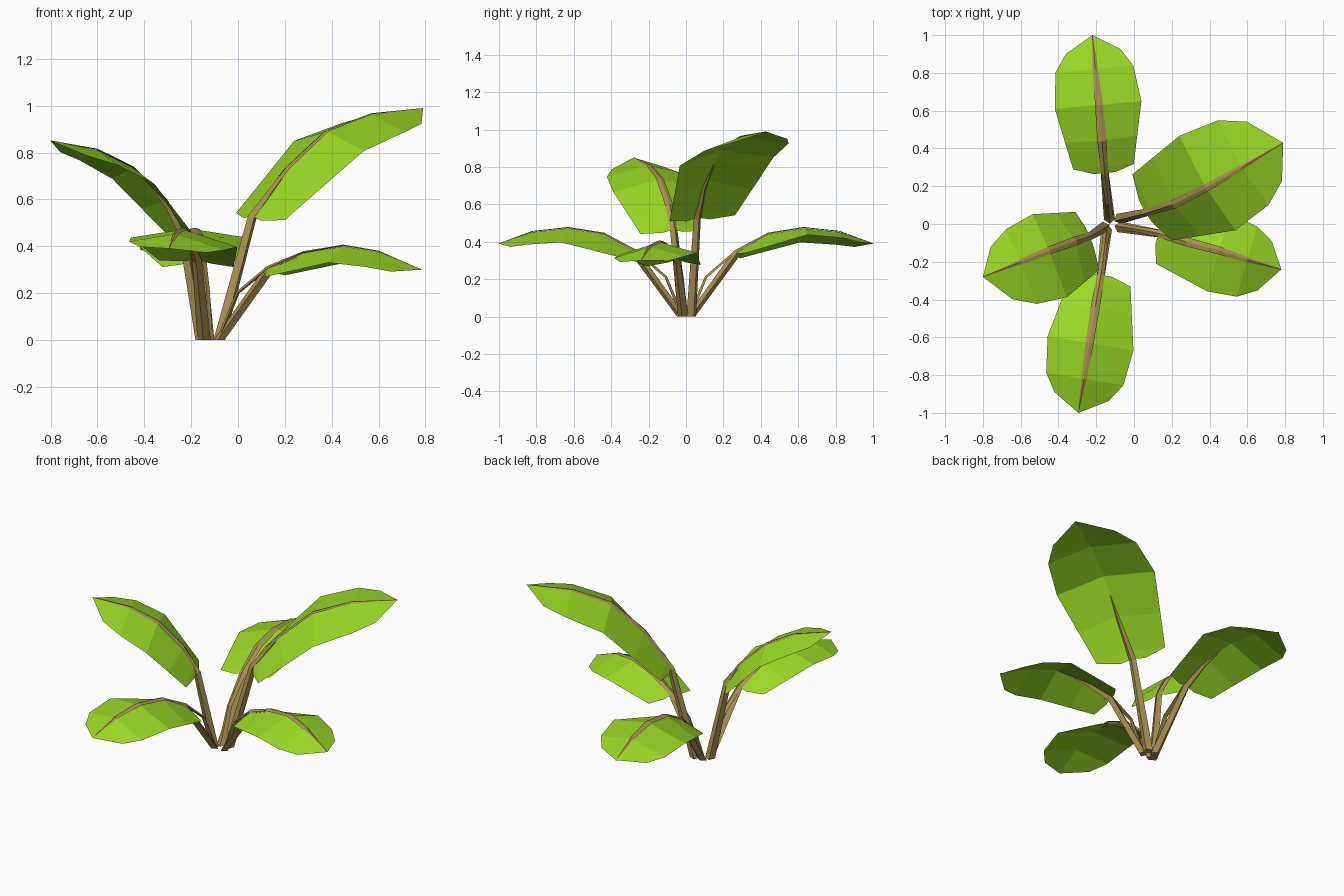
import bpy
from mathutils import Vector

if "Cube" in bpy.data.objects:
    bpy.data.objects.remove(bpy.data.objects["Cube"])


def material(name, rgb):
    m = bpy.data.materials.new(name)
    m.diffuse_color = (*rgb, 1)
    m.use_nodes = True
    m.node_tree.nodes["Principled BSDF"].inputs["Base Color"].default_value = m.diffuse_color
    return m


GREEN = material("leaf green", (0.32, 0.70, 0.018))
BROWN = material("stem brown", (0.40, 0.29, 0.08))

# Stations along the blade (0 = stalk end, 1 = tip) and relative half widths
STATIONS = [0, 0.05, 0.25, 0.5, 0.75, 0.88, 1]
WIDTHS = [0.25, 0.70, 0.84, 1.0, 0.9, 0.63, 0]
# Rib strip, base to tip: half width, ridge height, lift above the blade
RIB = [(0.022, 0.016, 0), (0.015, 0.010, 0), (0.020, 0.010, 0.002), (0.024, 0.005, 0.004),
       (0.021, 0.003, 0.004), (0.014, 0.002, 0.004), (0.002, 0.001, 0.001)]


def make(name, verts, faces, mat):
    me = bpy.data.meshes.new(name)
    me.from_pydata(verts, [], faces)
    me.materials.append(mat)
    bpy.context.collection.objects.link(bpy.data.objects.new(name, me))


def along(pts, t):
    """Point on an evenly divided polyline."""
    f = t * (len(pts) - 1)
    i = min(int(f), len(pts) - 2)
    return pts[i].lerp(pts[i + 1], f - i)


def sweep(name, pts, side, section):
    """Loft rings; section(i) gives (side, up) offsets for ring i."""
    verts, faces, n = [], [], len(pts)
    for i, p in enumerate(pts):
        tan = (pts[min(i + 1, n - 1)] - pts[max(i - 1, 0)]).normalized()
        up = tan.cross(side).normalized()
        ring = [p + side * s + up * u for s, u in section(i)]
        if i == 0:
            for v in ring:
                v.z = 0
        verts += ring
    m = len(ring)
    for i in range(n - 1):
        for k in range(m):
            a, b = m * i + k, m * i + (k + 1) % m
            faces.append((a, b, b + m, a + m))
    faces += [tuple(reversed(range(m))), tuple(range(m * (n - 1), m * n))]
    make(name, verts, faces, BROWN)


def leaf(name, path, half_left, half_right, drop_left, drop_right, slide=0):
    pts = [Vector(p) for p in path]
    rib = pts[2:]
    axis = rib[-1] - rib[0]
    side = Vector((-axis.y, axis.x, 0)).normalized()
    fwd = axis.normalized() * slide

    # blade: folded sheet hanging from the midrib
    verts, faces = [], []
    for t, w in zip(STATIONS[:-1], WIDTHS):
        c = along(rib, t)
        verts += [c + side * half_left * w + Vector((0, 0, drop_left * w)), c,
                  c - side * half_right * w + Vector((0, 0, drop_right * w)) + fwd * w]
    # the outer edges run straight over the lower half of the blade
    for k in (0, 2):
        verts[6 + k] = verts[3 + k].lerp(verts[9 + k], 0.45)
    for i in range(len(STATIONS) - 2):
        a = 3 * i
        faces += [(a, a + 1, a + 4, a + 3), (a + 1, a + 2, a + 5, a + 4)]
    tip = len(verts)
    verts.append(rib[-1])
    faces += [(tip - 3, tip - 2, tip), (tip - 2, tip - 1, tip)]
    make(name + "_blade", verts, faces, GREEN)

    # midrib: shallow strip on top of the blade, running down to the ground
    def ridge(i):
        w, h, lift = RIB[i]
        return [(w, lift - 0.002), (0, lift + h), (-w, lift - 0.002)]
    sweep(name + "_midrib", pts, side, ridge)

    # stem: straight four-sided stalk, fading out under the blade
    def stalk(i):
        r = (0.029, 0.021, 0.013, 0.001)[i]
        return [(r, 0), (0, r), (-r, 0), (0, -r)]
    low = Vector((0, 0, -0.008))
    sweep(name + "_stem", [pts[0], pts[2] + low, along(rib, 0.2) + low * 0.5, along(rib, 0.38)],
          side, stalk)


# Each path: stem base, stem bend, blade start, three rib points, tip
leaf("large_right_leaf",
     [(-.08, .028, 0), (-.012, .04, .28), (.06, .06, .53), (.21, .105, .73),
      (.38, .19, .89), (.57, .30, .962), (.79, .43, .988)], .31, .27, -.04, -.105, .045)
leaf("back_leaf",
     [(-.13, .025, 0), (-.135, .11, .21), (-.155, .27, .345), (-.17, .44, .44),
      (-.185, .63, .472), (-.205, .82, .452), (-.22, 1, .39)], .235, .225, -.075, -.035)
leaf("front_leaf",
     [(-.145, -.025, 0), (-.155, -.11, .21), (-.175, -.27, .345), (-.205, -.44, .44),
      (-.235, -.63, .472), (-.265, -.82, .452), (-.295, -1, .39)], .235, .225, -.075, -.035)
leaf("left_leaf",
     [(-.155, -.015, 0), (-.18, -.035, .21), (-.235, -.065, .465), (-.31, -.09, .595),
      (-.45, -.14, .735), (-.60, -.20, .81), (-.80, -.28, .85)], .265, .21, -.07, -.055, .015)
leaf("low_right_leaf",
     [(-.08, -.015, 0), (.00, -.025, .20), (.13, -.05, .305), (.28, -.095, .37),
      (.45, -.14, .40), (.60, -.19, .375), (.78, -.24, .30)], .205, .225, -.06, -.07)
